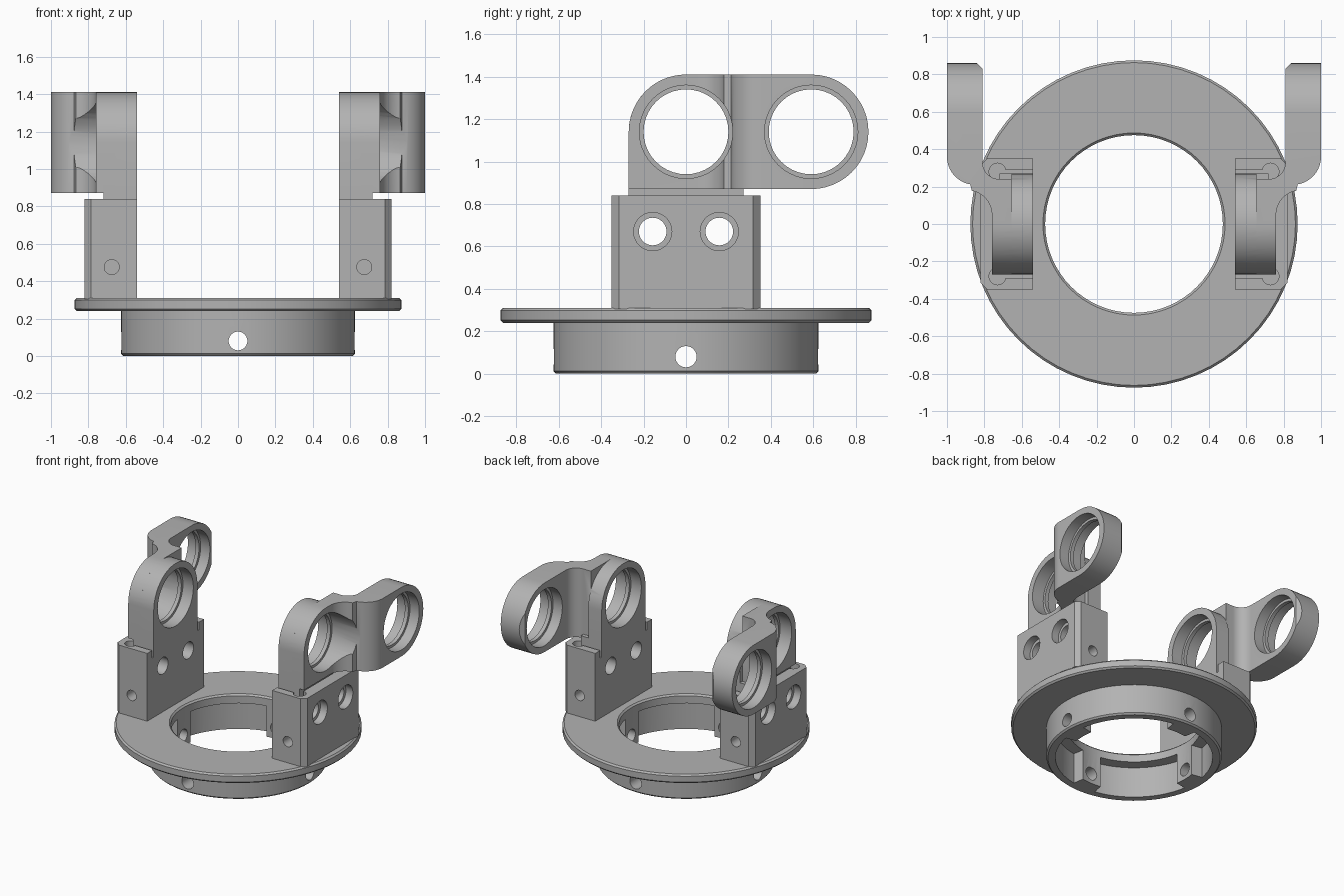
import bpy, bmesh
from math import sin, cos, pi, radians
from mathutils import Vector

cube = bpy.data.objects.get("Cube")
if cube:
    bpy.data.objects.remove(cube, do_unlink=True)

GREY = (0.45, 0.45, 0.45, 1)
metal = bpy.data.materials.new("machined grey")
metal.use_nodes = True
metal.diffuse_color = GREY
metal.node_tree.nodes["Principled BSDF"].inputs["Base Color"].default_value = GREY


def arc(u, v, r, start, end, n=16):
    angles = [radians(start + (end - start) * i / n) for i in range(n + 1)]
    return [(u + r * cos(a), v + r * sin(a)) for a in angles]


def finish(bm, name):
    bmesh.ops.recalc_face_normals(bm, faces=bm.faces)
    mesh = bpy.data.meshes.new(name)
    bm.to_mesh(mesh)
    bm.free()
    mesh.materials.append(metal)
    obj = bpy.data.objects.new(name, mesh)
    bpy.context.collection.objects.link(obj)
    return obj


def prism(name, axis, outline, lo, hi):
    """Extrude a flat outline along an axis: x takes (y, z), y takes (x, z), z takes (x, y)."""
    place = {"x": lambda u, v, w: (w, u, v),
             "y": lambda u, v, w: (u, w, v),
             "z": lambda u, v, w: (u, v, w)}[axis]
    bm = bmesh.new()
    face = bm.faces.new([bm.verts.new(place(u, v, lo)) for u, v in outline])
    new = bmesh.ops.extrude_face_region(bm, geom=[face])["geom"]
    shift = Vector(place(0, 0, hi - lo))
    bmesh.ops.translate(bm, vec=shift, verts=[g for g in new if isinstance(g, bmesh.types.BMVert)])
    return finish(bm, name)


def rod(axis, u, v, r, lo, hi, n=40):
    return prism("cutter", axis, arc(u, v, r, 0, 360, n)[:-1], lo, hi)


def lathe(name, profile, steps=64):
    bm = bmesh.new()
    verts = [bm.verts.new((r, 0, z)) for r, z in profile]
    edges = [bm.edges.new((verts[i - 1], verts[i])) for i in range(len(verts))]
    bmesh.ops.spin(bm, geom=verts + edges, axis=(0, 0, 1), cent=(0, 0, 0),
                   angle=2 * pi, steps=steps)
    bmesh.ops.remove_doubles(bm, verts=bm.verts, dist=0.0001)
    return finish(bm, name)


def activate(obj):
    bpy.ops.object.select_all(action="DESELECT")
    obj.select_set(True)
    bpy.context.view_layer.objects.active = obj


def combine(obj, operation, *others):
    activate(obj)
    for other in others:
        mod = obj.modifiers.new("combine", "BOOLEAN")
        mod.operation, mod.solver, mod.object = operation, "EXACT", other
        bpy.ops.object.modifier_apply(modifier=mod.name)
        bpy.data.objects.remove(other, do_unlink=True)


def complete(obj, mirrored=False):
    activate(obj)
    if mirrored:
        obj.modifiers.new("other side", "MIRROR")
        bpy.ops.object.modifier_apply(modifier="other side")
    bpy.ops.object.shade_smooth_by_angle(angle=radians(30))


# Flanged collar
BORE, C = 0.475, 0.012
base = lathe("flanged_collar", [
    (BORE, 0), (0.625 - C, 0), (0.625, C), (0.625, 0.24), (0.875 - C, 0.24),
    (0.875, 0.24 + C), (0.875, 0.31 - C), (0.875 - C, 0.31), (BORE + C, 0.31), (BORE, 0.31 - C)])

# Pockets inside the collar leave four lugs, each with a radial hole
for quarter in range(4):
    a = quarter * 90
    sector = arc(0, 0, 0.56, a + 10, a + 80) + arc(0, 0, 0.4, a + 80, a + 10)
    combine(base, "DIFFERENCE", prism("cutter", "z", sector, -0.1, 0.24))
combine(base, "DIFFERENCE", rod("x", 0, 0.08, 0.05, -1, 1), rod("y", 0, 0.08, 0.05, -1, 1))
complete(base)

# Mounting blocks with chamfered outer corners
block = prism("mounting_block", "z", [
    (0.54, -0.35), (0.785, -0.35), (0.82, -0.315), (0.82, 0.315), (0.785, 0.35), (0.54, 0.35)],
    0.305, 0.84)
SLOT = 0.78
combine(block, "DIFFERENCE", prism(
    "cutter", "z", [(0.5, -0.29), (0.73, -0.29), (0.73, 0.29), (0.5, 0.29)], SLOT, 1))
for side in (-1, 1):
    combine(block, "DIFFERENCE",
            rod("z", 0.73, side * 0.28, 0.045, SLOT, 1),          # corner relief
            rod("x", side * 0.157, 0.67, 0.065, 0.4, 1),          # bolt hole
            rod("x", side * 0.157, 0.67, 0.09, 0.76, 1),          # counterbore
            rod("y", 0.675, 0.475, 0.04, *sorted((side * 0.2, side * 0.5))))
complete(block, mirrored=True)

# Offset arms: S-shaped plan trimmed to a rounded side outline
HEIGHT, R, REACH = 1.14, 0.27, 0.59
plan = ([(0.655, -0.28), (0.76, -0.28)] + arc(0.89, 0.05, 0.13, 180, 100)
        + arc(0.85, 0.36, 0.15, -80, 0) + [(1, 0.87), (0.85, 0.87), (0.81, 0.83)]
        + arc(0.72, 0.33, 0.09, 0, -90) + [(0.655, 0.24)])
arm = prism("offset_arm", "z", plan, 0.8, 1.5)
side_outline = (arc(REACH, HEIGHT, R, -90, 90, 24) + arc(0, HEIGHT, R, 90, 180)
                + [(-R, HEIGHT - R)])
combine(arm, "INTERSECT", prism("cutter", "x", side_outline, 0.4, 1.2))

# Inner arched cheek and the tongue that sits in the block
arch = arc(0, HEIGHT, R, 0, 180, 24) + [(-R, HEIGHT - R), (R, HEIGHT - R)]
combine(arm, "UNION",
        prism("cheek", "x", arch, 0.54, 0.655),
        prism("tongue", "z", [(0.54, -R), (0.72, -R), (0.72, R), (0.54, R)], SLOT - 0.005, 0.9))

# Stepped bores: wide on both faces with a thin lip between
for y, start, lip in ((0, 0.5, 0.63), (REACH, 0.7, 0.89)):
    combine(arm, "DIFFERENCE",
            rod("x", y, HEIGHT, 0.2, start, 1.1),
            rod("x", y, HEIGHT, 0.22, start, lip),
            rod("x", y, HEIGHT, 0.22, lip + 0.03, 1.1))
complete(arm, mirrored=True)
